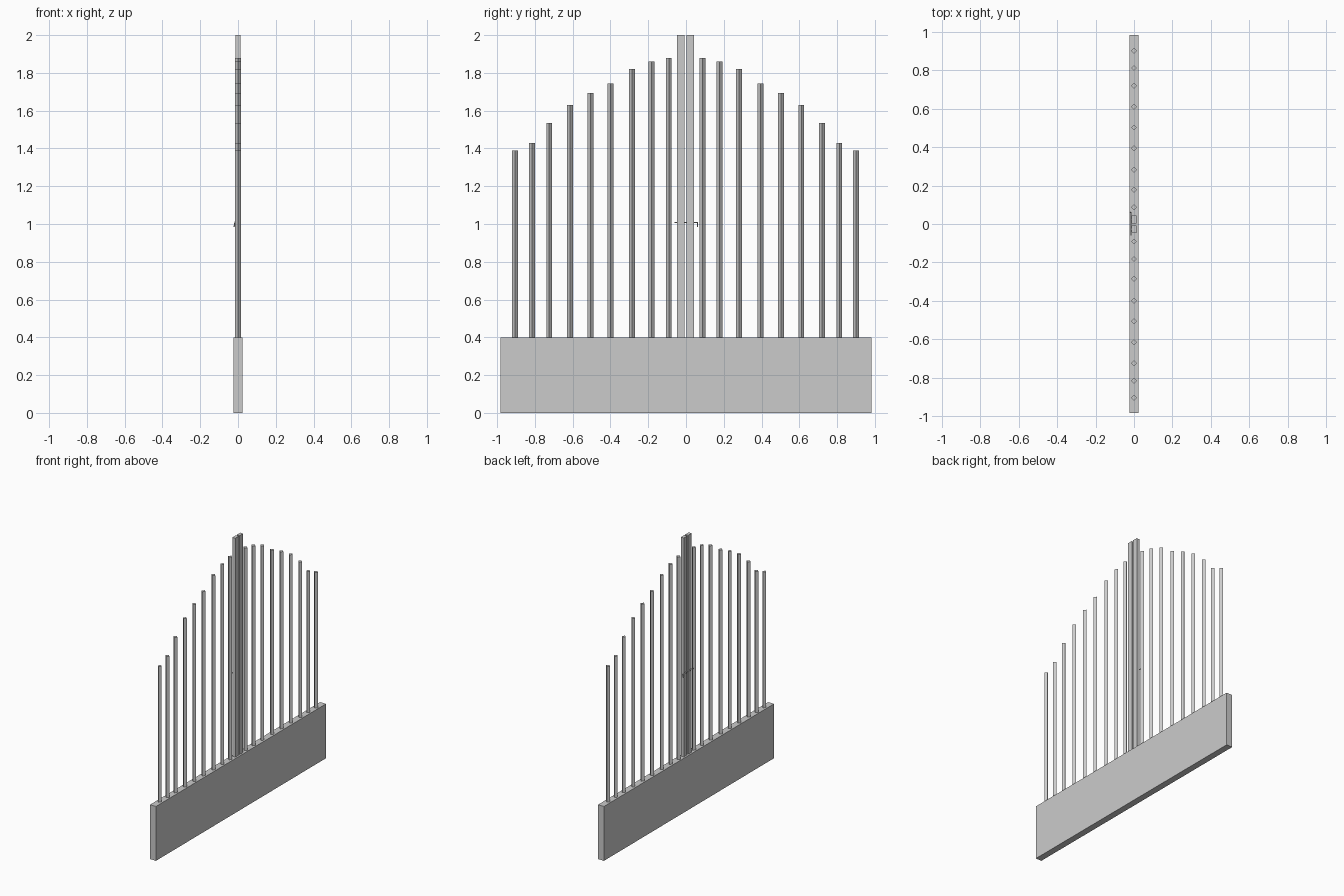
import bpy
from math import pi
from mathutils import Vector

if "Cube" in bpy.data.objects:
    bpy.data.objects.remove(bpy.data.objects["Cube"])

CY = -0.002  # mirror line of the two leaves


def box(name, lo, hi):
    lo, hi = Vector(lo), Vector(hi)
    bpy.ops.mesh.primitive_cube_add(size=1, location=(lo + hi) / 2)
    ob = bpy.context.object
    ob.name = name
    ob.scale = hi - lo
    bpy.ops.object.transform_apply(location=False, rotation=False, scale=True)
    return ob


def rod(name, points, radius):
    cu = bpy.data.curves.new(name, 'CURVE')
    cu.dimensions = '3D'
    cu.bevel_depth = radius
    cu.bevel_resolution = 1
    cu.use_fill_caps = True
    sp = cu.splines.new('POLY')
    sp.points.add(len(points) - 1)
    for p, co in zip(sp.points, points):
        p.co = (*co, 1)
    ob = bpy.data.objects.new(name, cu)
    bpy.context.collection.objects.link(ob)
    return ob


# Solid lower panel
box("base_panel", (-0.024, -0.983, 0), (0.024, 0.983, 0.398))

# Two flat posts in the middle
box("center_post_left", (-0.012, -0.048, 0.393), (0.012, -0.008, 2.0))
box("center_post_right", (-0.012, 0.003, 0.393), (0.012, 0.043, 2.0))

# Square bars turned 45 degrees, stepping down toward the ends: (offset, top)
bars = [(0.089, 1.88), (0.18, 1.86), (0.283, 1.82), (0.397, 1.745), (0.504, 1.693),
        (0.6125, 1.63), (0.722, 1.535), (0.8135, 1.43), (0.9025, 1.39)]
for side, label in ((-1, "left"), (1, "right")):
    for i, (off, top) in enumerate(bars):
        z0 = 0.393
        bpy.ops.mesh.primitive_cylinder_add(vertices=4, radius=0.0155, depth=top - z0,
                                            location=(0, CY + side * off, (z0 + top) / 2))
        bpy.context.object.name = f"bar_{label}_{i + 1}"

# Sliding latch on the back of the posts, with a bent handle
rod("latch_bolt", [(-0.0155, -0.06, 1.008), (-0.0155, 0.06, 1.008),
                   (-0.021, 0.061, 0.985)], 0.0035)
for i, y in enumerate((-0.028, 0.023)):
    box(f"latch_bracket_{i + 1}", (-0.0195, y - 0.004, 1.003), (-0.011, y + 0.004, 1.013))
